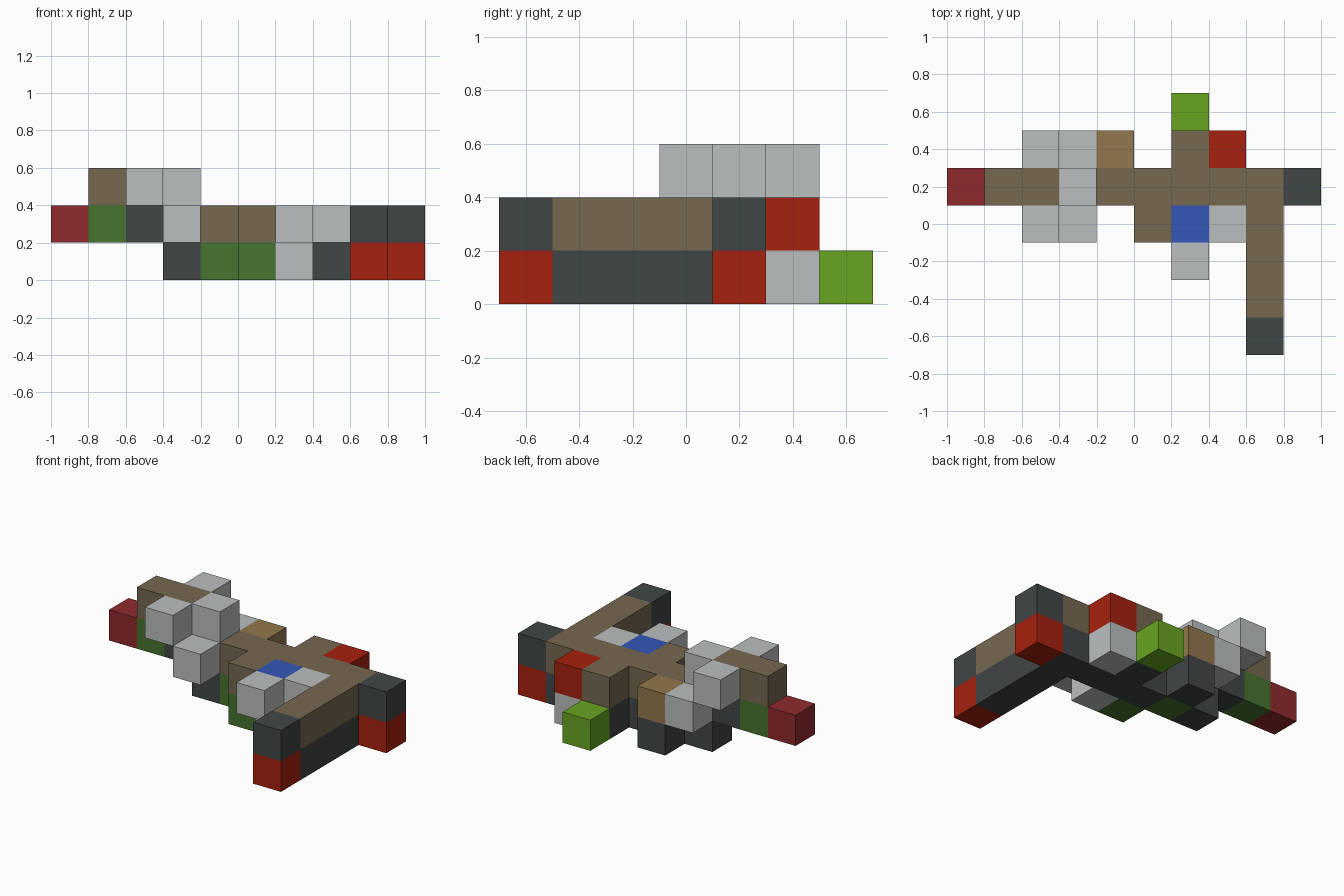
import bpy
import bmesh
from mathutils import Vector

CELL = 0.2
ORIGIN = Vector((-1.0, -0.7, 0.0))

default = bpy.data.objects.get("Cube")
if default:
    bpy.data.objects.remove(default, do_unlink=True)


def linear(channel):
    c = channel / 255
    return c / 12.92 if c <= 0.04045 else ((c + 0.055) / 1.055) ** 2.4


def make_material(name, hex_code):
    color = [linear(v) for v in bytes.fromhex(hex_code)] + [1.0]
    mat = bpy.data.materials.new(name)
    mat.use_nodes = True
    mat.diffuse_color = color
    bsdf = mat.node_tree.nodes["Principled BSDF"]
    bsdf.inputs["Base Color"].default_value = color
    bsdf.inputs["Roughness"].default_value = 0.8
    return mat


brown = make_material("brown", "756850")
dark = make_material("charcoal", "404646")
grey = make_material("light grey", "BBBFBF")
red = make_material("red", "A6210E")
dark_red = make_material("dark red", "8F2A2D")
green = make_material("leaf green", "46732E")
lime = make_material("lime", "68A522")
blue = make_material("blue", "3456B7")
tan = make_material("tan", "93774C")


def block(name, mat, start, size=(1, 1, 1)):
    """Box covering `size` grid cells from the cell `start`."""
    bm = bmesh.new()
    bmesh.ops.create_cube(bm, size=CELL)
    bmesh.ops.scale(bm, vec=size, verts=bm.verts)
    mesh = bpy.data.meshes.new(name)
    bm.to_mesh(mesh)
    bm.free()
    mesh.materials.append(mat)
    obj = bpy.data.objects.new(name, mesh)
    obj.location = ORIGIN + (Vector(start) + Vector(size) / 2) * CELL
    bpy.context.collection.objects.link(obj)


# Head: snout, jaw, crown and side pieces
block("nose", dark_red, (0, 4, 1))
block("muzzle", green, (1, 4, 1))
block("head_top", brown, (1, 4, 2), (2, 1, 1))
block("jaw", dark, (2, 4, 1), (2, 1, 1))
block("crown", grey, (3, 4, 2))
for side, row in (("left", 3), ("right", 5)):
    block(side + "_ear", grey, (2, row, 2))
    block(side + "_cheek", grey, (3, row, 1))

# Body: brown back over a dark belly
block("back", brown, (4, 4, 1), (5, 1, 1))
block("chest", dark, (3, 4, 0))
block("throat", green, (4, 4, 0))
block("belly", dark, (5, 4, 0), (4, 1, 1))

# Near shoulder and chest pieces
block("near_shoulder", brown, (5, 3, 1))
block("near_foot", green, (5, 3, 0))
block("blue_plate", blue, (6, 3, 1))
block("plate_base", grey, (6, 3, 0))
block("near_hand", grey, (6, 2, 1))
block("near_flank", grey, (7, 3, 1))

# Far side pieces
block("far_shoulder", tan, (4, 5, 1))
block("far_foot", dark, (4, 5, 0))
block("far_hip", brown, (6, 5, 1))
block("far_leg", dark, (6, 5, 0))
block("far_toe", lime, (6, 6, 0))
block("far_flank", red, (7, 5, 1))
block("far_flank_base", grey, (7, 5, 0))

# Long arm and rear stub, each ending in a dark cap over a red tip
block("arm_top", brown, (8, 1, 1), (1, 3, 1))
block("arm_base", dark, (8, 1, 0), (1, 3, 1))
for part, cell in (("arm", (8, 0)), ("rear", (9, 4))):
    block(part + "_cap", dark, (*cell, 1))
    block(part + "_tip", red, (*cell, 0))
